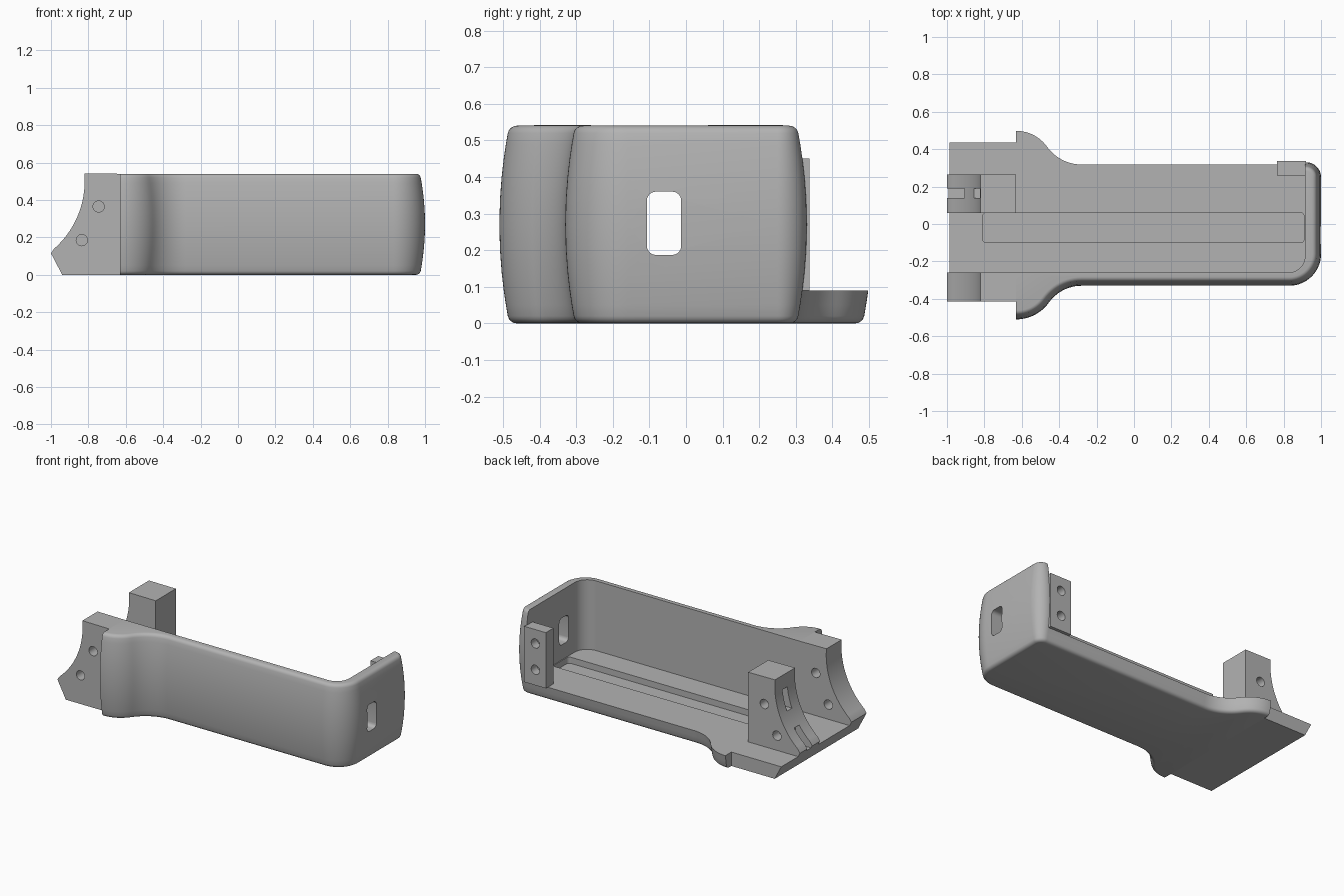
import bpy, bmesh, math
from mathutils import Vector

cube = bpy.data.objects.get("Cube")
if cube:
    bpy.data.objects.remove(cube, do_unlink=True)

grey = bpy.data.materials.new("plain grey")
grey.use_nodes = True
grey.diffuse_color = (0.45, 0.45, 0.45, 1)
grey.node_tree.nodes["Principled BSDF"].inputs["Base Color"].default_value = (0.45, 0.45, 0.45, 1)

HEIGHT, FLOOR, MOUNT_X = 0.54, 0.09, -0.63


def loft(name, rings):
    """Skin a stack of equal rings and cap both ends."""
    bm = bmesh.new()
    loops = [[bm.verts.new(p) for p in ring] for ring in rings]
    n = len(loops[0])
    for a, b in zip(loops, loops[1:]):
        for i in range(n):
            j = (i + 1) % n
            bm.faces.new((a[i], a[j], b[j], b[i]))
    bm.faces.new(loops[0][::-1])
    bm.faces.new(loops[-1])
    bmesh.ops.recalc_face_normals(bm, faces=bm.faces)
    mesh = bpy.data.meshes.new(name)
    bm.to_mesh(mesh)
    bm.free()
    mesh.materials.append(grey)
    ob = bpy.data.objects.new(name, mesh)
    bpy.context.collection.objects.link(ob)
    return ob


def prism(name, pts, axis, lo, hi):
    """Extrude a flat outline along the x, y or z axis."""
    place = {"x": lambda a, b, t: (t, a, b),
             "y": lambda a, b, t: (a, t, b),
             "z": lambda a, b, t: (a, b, t)}[axis]
    return loft(name, [[place(a, b, t) for a, b in pts] for t in (lo, hi)])


def arc(cx, cy, r, start, end, steps=12):
    angles = [math.radians(start + (end - start) * i / steps) for i in range(steps + 1)]
    return [(cx + r * math.cos(a), cy + r * math.sin(a)) for a in angles]


def rounded_rect(x0, x1, y0, y1, r):
    return (arc(x0 + r, y0 + r, r, 180, 270, 6) + arc(x1 - r, y0 + r, r, 270, 360, 6)
            + arc(x1 - r, y1 - r, r, 0, 90, 6) + arc(x0 + r, y1 - r, r, 90, 180, 6))


def rect(x0, x1, y0, y1):
    return [(x0, y0), (x1, y0), (x1, y1), (x0, y1)]


def circle(x, z, r=0.03):
    return arc(x, z, r, 0, 345, 23)


def cut(ob, *cutters):
    bpy.context.view_layer.objects.active = ob
    for c in cutters:
        mod = ob.modifiers.new("cut", "BOOLEAN")
        mod.operation, mod.solver, mod.object = "DIFFERENCE", "EXACT", c
        bpy.ops.object.modifier_apply(modifier=mod.name)


# Plan outline of the grip: flared left end, straight sides, rounded right end
def outline(inset):
    turn, r = 54.4, 0.215
    flare = (arc(MOUNT_X, -0.51 + r, r - inset, 270, 270 + turn)
             + arc(-0.28, -0.33 - r, r + inset, 90 + turn, 90)[1:])
    return (flare + arc(0.83, -0.16, 0.17 - inset, 270, 360, 16)
            + arc(0.92, 0.25, 0.08 - inset, 0, 90)
            + [(x, -y) for x, y in reversed(flare)])


# Gently bulging side with a small rounded edge at top and bottom
def side_inset(z):
    edge = min(z, HEIGHT - z)
    t = (z - HEIGHT / 2) / (HEIGHT / 2)
    r = 0.02
    lip = r - math.sqrt(max(0, r * r - (r - edge) ** 2)) if edge < r else 0
    return 0.027 * t * t + lip


lower = [0, 0.0015, 0.006, 0.012, 0.02, 0.05, 0.09, 0.14, 0.2]
levels = lower + [HEIGHT / 2] + [HEIGHT - z for z in reversed(lower)]
shell = loft("grip_shell", [[(x, y, z) for x, y in outline(side_inset(z))] for z in levels])

# Mount end: one side profile with a round cradle, used for the plate and both blocks
cradle = arc(-1.3, 0.5, 0.48, 5, -49, 24)
profile = [(MOUNT_X, 0), (MOUNT_X, HEIGHT)] + cradle + [(-1, 0.115), (-0.94, 0)]
mount = prism("mount_plate_and_front_block", profile, "y", -0.415, 0.437)
block_profile = [(MOUNT_X, FLOOR), (MOUNT_X, HEIGHT)] + cradle + [(-1, 0.115), (-0.987, FLOOR)]
rear_block = prism("rear_mount_block", block_profile, "y", 0.06, 0.265)

# Screw tab beside the end wall
tab = prism("screw_tab", rect(0.765, 0.92, 0.26, 0.338), "z", FLOOR, 0.45)

# Cutters
cavity = prism("cavity_cutter", [(-2, 2), (-2, -0.26)]
               + arc(0.825, -0.17, 0.09, 270, 360) + [(0.915, 2)], "z", FLOOR, 1)
groove = prism("groove_cutter", rounded_rect(-0.81, 0.91, -0.1, 0.06, 0.02), "z", 0.05, 0.3)
port = prism("port_cutter", rounded_rect(-0.107, -0.013, 0.187, 0.36, 0.025), "x", 0.8, 1.2)
mount_spots = [(-0.745, 0.365), (-0.835, 0.185)]
front_holes = [prism("front_hole_cutter", circle(*s), "y", -0.6, -0.2) for s in mount_spots]
rear_holes = [prism("rear_hole_cutter", circle(*s), "y", 0.2, 0.4) for s in mount_spots]
tab_holes = [prism("tab_hole_cutter", circle(0.84, z), "y", 0.28, 0.5) for z in (0.19, 0.36)]
slots = [prism("strap_slot_cutter", rect(x0, x1, z0, z1), "y", 0.14, 0.19)
         for x0, x1, z0, z1 in ((-1.1, -0.88, 0.1, 0.225), (-1, -0.77, 0.32, 0.45))]

cut(shell, cavity, groove, port)
cut(mount, cavity, groove, *front_holes)
cut(rear_block, *rear_holes, *slots)
cut(tab, *tab_holes)
for c in [cavity, groove, port, *front_holes, *rear_holes, *tab_holes, *slots]:
    bpy.data.objects.remove(c, do_unlink=True)

# Smooth the curves, keep the edges crisp
bpy.ops.object.select_all(action="DESELECT")
for ob in (shell, mount, rear_block, tab):
    ob.select_set(True)
bpy.context.view_layer.objects.active = shell
bpy.ops.object.shade_smooth_by_angle(angle=math.radians(30))
